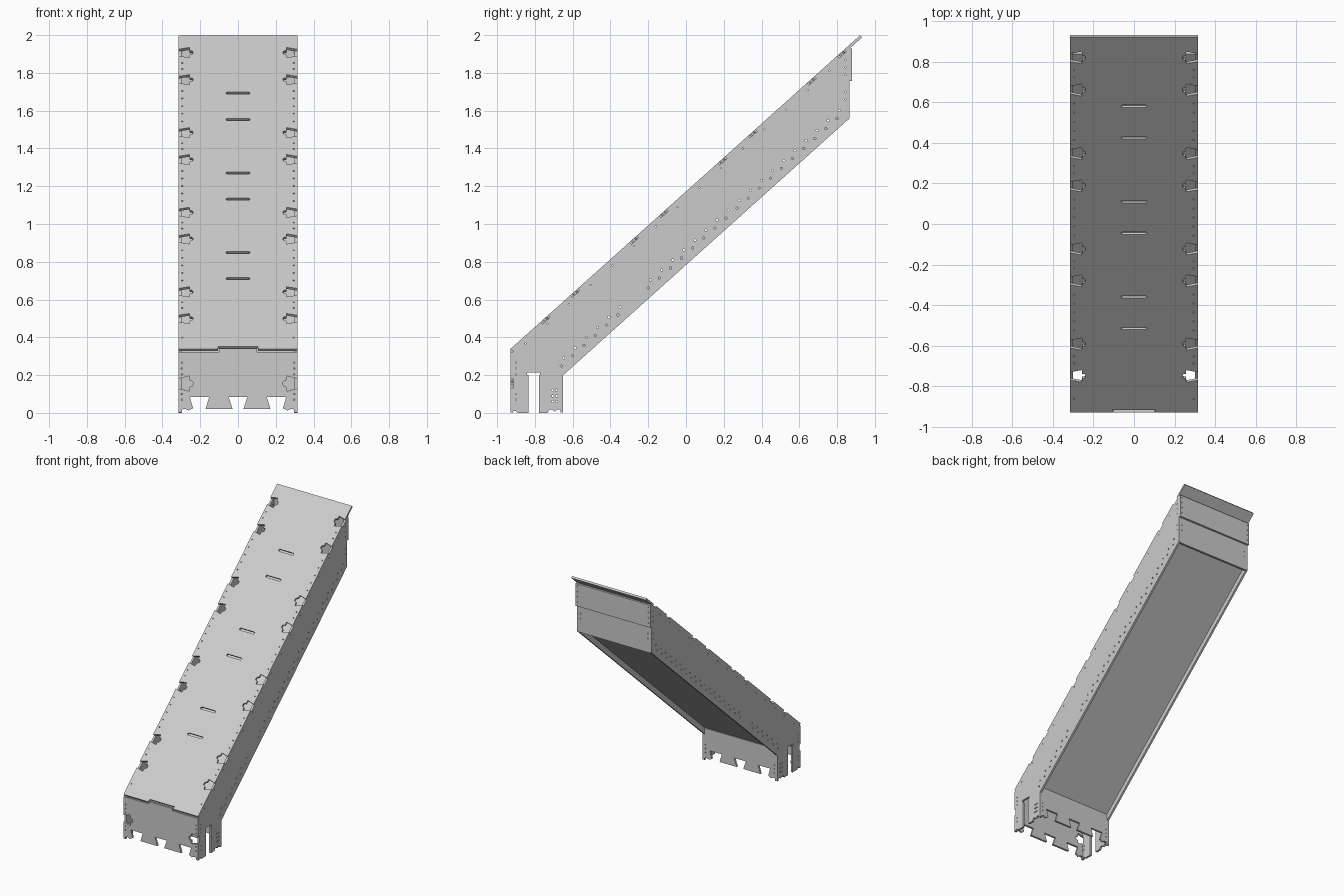
import bpy, bmesh, math
from mathutils import Matrix, Vector

if "Cube" in bpy.data.objects:
    bpy.data.objects.remove(bpy.data.objects["Cube"])

T = 0.015                                   # sheet thickness
W = 0.315                                   # half width
A = math.atan(0.897)
C, S = math.cos(A), math.sin(A)
X, Y, Z = Vector((1, 0, 0)), Vector((0, 1, 0)), Vector((0, 0, 1))
UP = Vector((0, C, S))                      # direction along the slope


def top_z(y):
    return 0.338 + 0.897 * (y + 0.93)


def low_z(y):
    return 0.20 + 0.897 * (y + 0.65)


def plate(name, outline, holes, origin, ux, uy):
    """Flat sheet with holes; its outer face lies on origin, ux, uy."""
    cu = bpy.data.curves.new(name, 'CURVE')
    cu.dimensions, cu.fill_mode, cu.extrude = '2D', 'BOTH', T / 2
    for pts in [outline] + holes:
        sp = cu.splines.new('POLY')
        sp.points.add(len(pts) - 1)
        for p, q in zip(sp.points, pts):
            p.co = (q[0], q[1], 0, 1)
        sp.use_cyclic_u = True
    tmp = bpy.data.objects.new(name + "_tmp", cu)
    bpy.context.collection.objects.link(tmp)
    bpy.context.view_layer.update()
    me = bpy.data.meshes.new_from_object(
        tmp.evaluated_get(bpy.context.evaluated_depsgraph_get()))
    bpy.data.objects.remove(tmp)
    n = ux.cross(uy)
    o = Vector(origin) - n * T / 2
    M = Matrix((ux, uy, n)).transposed().to_4x4()
    M.translation = o
    bm = bmesh.new()
    bm.from_mesh(me)
    bmesh.ops.remove_doubles(bm, verts=bm.verts, dist=1e-5)
    bm.transform(M)
    bmesh.ops.recalc_face_normals(bm, faces=bm.faces)
    for f in bm.faces:
        f.smooth = False
    bm.to_mesh(me)
    bm.free()
    me.name = name
    ob = bpy.data.objects.new(name, me)
    bpy.context.collection.objects.link(ob)
    return ob


def dot(u, v, r=0.005):
    return [(u + r * math.cos(k * math.pi / 4), v + r * math.sin(k * math.pi / 4)) for k in range(8)]


def slot(u, v, hu=0.063, hv=0.008):
    b = hv * 0.6
    return [(u - hu, v - hv + b), (u - hu + b, v - hv), (u + hu - b, v - hv), (u + hu, v - hv + b),
            (u + hu, v + hv - b), (u + hu - b, v + hv), (u - hu + b, v + hv), (u - hu, v + hv - b)]


def notch(v):
    """Dovetail notch in the right edge, listed upward."""
    d = [(W, -.026), (.258, -.04), (.255, -.015), (.244, -.014), (.238, -.006),
         (.238, .006), (.244, .014), (.255, .015), (.258, .04), (W, .026)]
    return [(u, v + w) for u, w in d]


def mirrored(right):
    """Close a right half outline with its mirror image."""
    return right + [(-u, v) for u, v in reversed(right)]


def pair(u, v, r=0.004):
    return [dot(u, v, r), dot(-u, v, r)]


# Sloped top sheet with dovetail notches, screw holes and centre slots
hooks = [(y + 0.93) / C for y in (-.75, -.592, -.28, -.123, .188, .347, .66, .82)]
L = (0.922 + 0.93) / C
right = [(.105, .02), (.105, 0), (W, 0)]
for v in hooks:
    right += notch(v)
right.append((W, L))
holes = [slot(0, (y + 0.93) / C) for y in (-.515, -.36, -.045, .11, .425, .58)]
for a, b in zip(hooks, hooks[1:]):
    n = 5 if b - a > 0.3 else 2
    for k in range(n):
        holes += pair(.295, a + .06 + (b - a - .12) * (k + .5) / n)
holes += pair(.295, .09)
plate("sloped_top", mirrored(right), holes, (0, -0.93, 0.338), X, UP)

# Bottom edge with dovetail cut-outs, shared by front and rear foot panels
foot = []
foot += [(0.05, .083), (0.028, .02), (.172, .02), (.153, .083),
         (.255, .083), (.238, .025), (.262, .012), (.28, .022), (.297, .018), (.297, .002), (W, .002)]

# Front panel with a centre tab
right = foot + notch(.155) + [(W, .322), (.1, .322), (.1, .34)]
holes = []
for z in (.07, .1, .205, .235, .265):
    holes += pair(.297, z)
plate("front_panel", mirrored(right), holes, (0, -0.93, 0), X, Z)

# Rear foot panel
holes = []
for z in (.06, .09, .12):
    holes += pair(.29, z)
plate("rear_foot_panel", mirrored(foot + [(W, .2), (.3, .215), (.3, .245)]),
      holes, (0, -0.65, 0), -X, Z)

# Side walls with leg slot and rows of screw holes
g = T / C
outline = [(-.915, .01), (-.9, .01), (-.892, 0), (-.835, 0), (-.835, .2), (-.843, .2), (-.843, .215),
           (-.772, .215), (-.772, .2), (-.778, .2), (-.778, 0), (-.735, 0), (-.722, .018), (-.706, .018),
           (-.696, .006), (-.682, .018), (-.665, .018), (-.665, .2), (-.65, .2), (.865, low_z(.865)),
           (.865, 1.752), (.865, top_z(.865) - g), (-.915, top_z(-.915) - g)]
holes = [dot(y, z, .006) for y in (-.705, -.685) for z in (.06, .09, .12)]
for y in [-.66 + .06 * k for k in range(6)] + [-.2 + .0588 * k for k in range(18)]:
    holes += [dot(y, low_z(y) + .058, .006), dot(y + .012, low_z(y) + .1, .006)]
holes += [dot(-.9, z, .004) for z in (.07, .1, .205, .235, .265)]
holes += [dot(.845, z, .004) for z in (1.66, 1.70, 1.79, 1.83, 1.87)]
for k in range(15):
    y = -.85 + .115 * k
    holes.append(dot(y, top_z(y) - .042, .004))
plate("right_wall", outline, holes, (W, 0, 0), Y, Z)
plate("left_wall", outline, holes, (T - W, 0, 0), Y, Z)

# Recessed underside sheet
y0 = -.662
plate("underside_sheet", mirrored([(.3, 0), (.3, (.848 - y0) / C)]), [],
      (0, y0, low_z(y0) + .05), -X, UP)

# Two overlapping panels closing the high end
holes = []
for z in (1.79, 1.83, 1.87, 1.91):
    holes += pair(.3, z)
plate("upper_end_panel", mirrored([(W, 1.757), (W, top_z(.865) - g)]), holes, (0, .88, 0), -X, Z)
plate("lower_end_panel", mirrored([(.3, low_z(.86)), (.3, 1.775)]),
      pair(.285, 1.66) + pair(.285, 1.70), (0, .864, 0), -X, Z)
